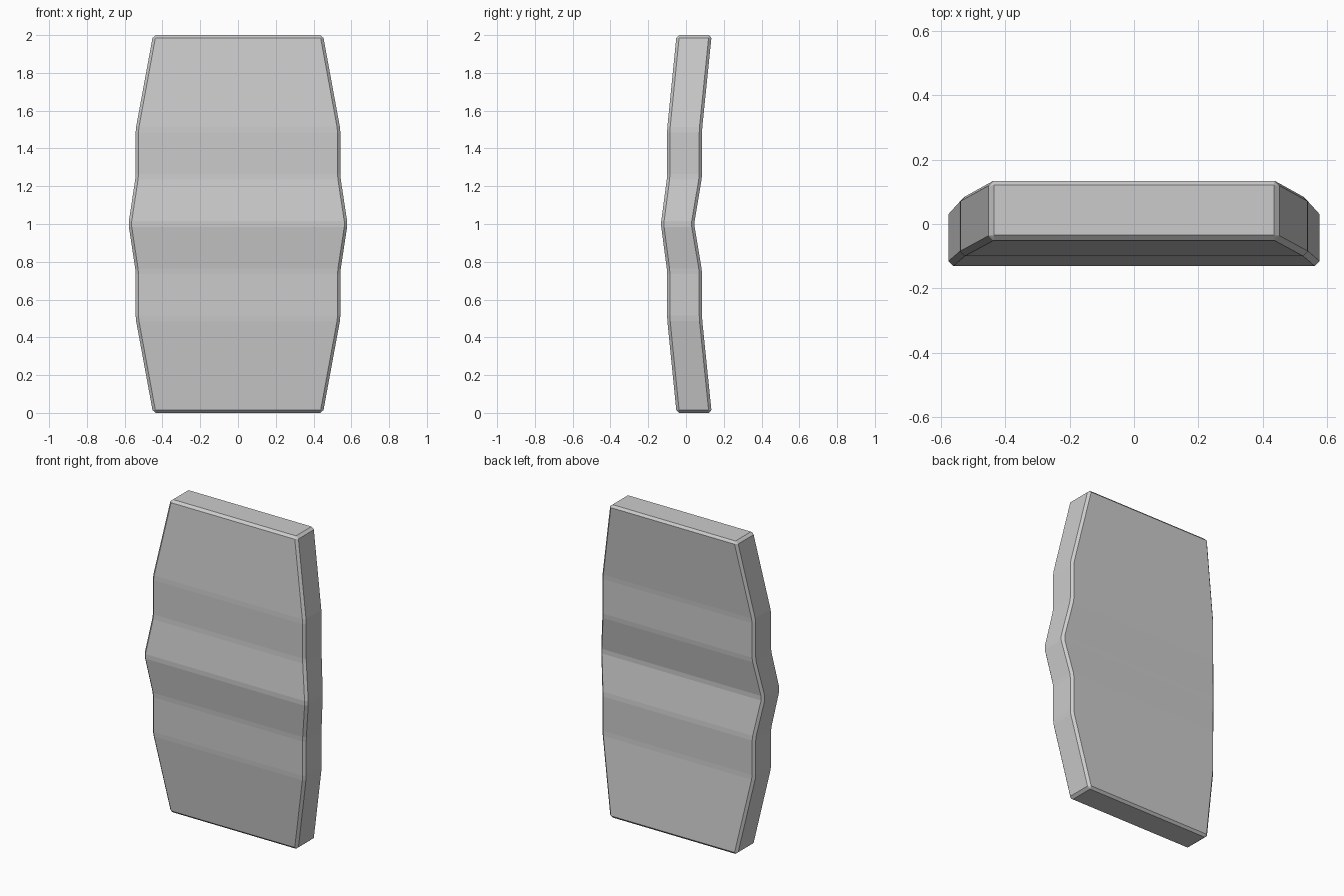
import bpy
import bmesh

default = bpy.data.objects.get("Cube")
if default:
    bpy.data.objects.remove(default, do_unlink=True)

# Plain grey material
grey = bpy.data.materials.new("plain_grey")
grey.use_nodes = True
colour = (0.6, 0.6, 0.6, 1)
grey.diffuse_color = colour
grey.node_tree.nodes["Principled BSDF"].inputs["Base Color"].default_value = colour

# Upper half cross-sections: height above the middle, half width, front y, back y
upper = [(0, 0.58, -0.133, 0.043), (0.25, 0.542, -0.1, 0.085),
         (0.5, 0.542, -0.1, 0.085), (1, 0.45, -0.05, 0.136)]
lower = [(-h, w, f, b) for h, w, f, b in reversed(upper[1:])]

# Folded panel: loft the sections from bottom to top
bm = bmesh.new()
rings = [[bm.verts.new((x, y, 1 + h)) for x, y in ((-w, f), (w, f), (w, b), (-w, b))]
         for h, w, f, b in lower + upper]
for low, high in zip(rings, rings[1:]):
    for i in range(4):
        j = (i + 1) % 4
        bm.faces.new((low[i], low[j], high[j], high[i]))
bm.faces.new(rings[0][::-1])
bm.faces.new(rings[-1])
bmesh.ops.recalc_face_normals(bm, faces=bm.faces)

mesh = bpy.data.meshes.new("folded_panel")
bm.to_mesh(mesh)
bm.free()
mesh.materials.append(grey)
panel = bpy.data.objects.new("folded_panel", mesh)
bpy.context.collection.objects.link(panel)

# Narrow chamfer along the rim and folds
bevel = panel.modifiers.new("chamfer", "BEVEL")
bevel.width = 0.015
bevel.segments = 1
bevel.limit_method = "NONE"
